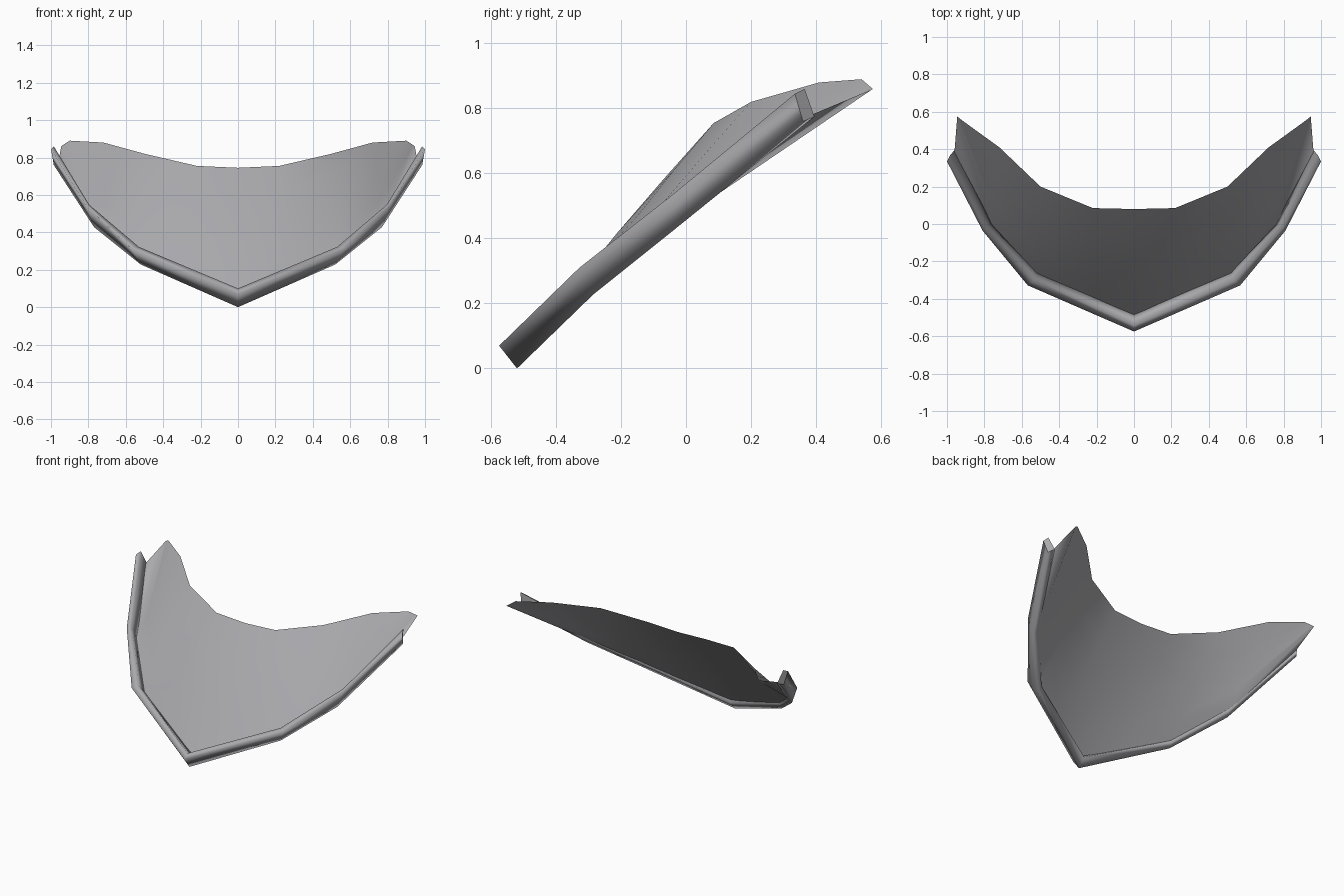
import bpy
from mathutils import Vector

cube = bpy.data.objects.get("Cube")
if cube:
    bpy.data.objects.remove(cube)


def make_material(name, colour):
    mat = bpy.data.materials.new(name)
    mat.use_nodes = True
    mat.diffuse_color = colour
    mat.node_tree.nodes["Principled BSDF"].inputs["Base Color"].default_value = colour
    return mat


grey = make_material("plain grey", (0.4, 0.4, 0.42, 1))


def make_object(name, verts, faces, flat_faces=()):
    mesh = bpy.data.meshes.new(name)
    mesh.from_pydata(verts, [], faces)
    for poly in mesh.polygons:
        poly.use_smooth = poly.index not in flat_faces
    mesh.materials.append(grey)
    obj = bpy.data.objects.new(name, mesh)
    bpy.context.collection.objects.link(obj)
    return obj


def mirrored(half):
    """Full left-right path from the half that starts on the centre line."""
    return [Vector((-x, y, z)) for x, y, z in half[:0:-1]] + [Vector(p) for p in half]


# Curved shell: lofted between its lower and upper edges
lower = mirrored([(0, -.485, .07), (.27, -.375, .165), (.525, -.272, .262),
                  (.77, 0, .47), (.945, .575, .86)])
upper = mirrored([(0, .08, .745), (.22, .085, .755), (.5, .2, .82),
                  (.72, .41, .88), (.9, .54, .89)])
rows, cols = 4, len(lower)
verts = []
for r in range(rows + 1):
    t = r / rows
    for a, b in zip(lower, upper):
        bulge = Vector((0, -.04, .035)) * t * (1 - t) * (1 - abs(a.x))
        verts.append(a.lerp(b, t) + bulge)
faces = [(r * cols + c, r * cols + c + 1, (r + 1) * cols + c + 1, (r + 1) * cols + c)
         for r in range(rows) for c in range(cols - 1)]

# Narrow turned-up triangle joining each wing tip to the end of the rim
for side, fold, tip in ((-1, 1, 0), (1, cols - 2, cols - 1)):
    faces.append((fold, len(verts), tip)[::side])
    verts.append(Vector((side * .96, .385, .78)))
make_object("curved_shell", verts, faces)

# Raised rim: four rails along the lower edge of the shell
rails = [mirrored(rail) for rail in (
    [(0, -.575, .07), (.568, -.328, .31), (.81, -.035, .54), (1, .335, .845)],
    [(0, -.52, 0), (.52, -.285, .228), (.77, -.035, .428), (.985, .36, .76)],
    [(0, -.47, .055), (.515, -.26, .268), (.757, -.002, .465), (.96, .395, .775)],
    [(0, -.54, .1), (.53, -.3, .322), (.795, -.008, .547), (.985, .365, .86)])]
n = len(rails[0])
verts = [p for rail in rails for p in rail]
faces = [(k * n + i, (k + 1) % 4 * n + i, (k + 1) % 4 * n + i + 1, k * n + i + 1)
         for k in range(4) for i in range(n - 1)]

# Flat rim ends with their own vertices so the edge stays crisp
caps = []
for end, step in ((0, -1), (n - 1, 1)):
    start = len(verts)
    verts += [rail[end].copy() for rail in rails]
    caps.append(len(faces))
    faces.append(tuple(range(start, start + 4))[::step])
make_object("lower_rim", verts, faces, caps)
